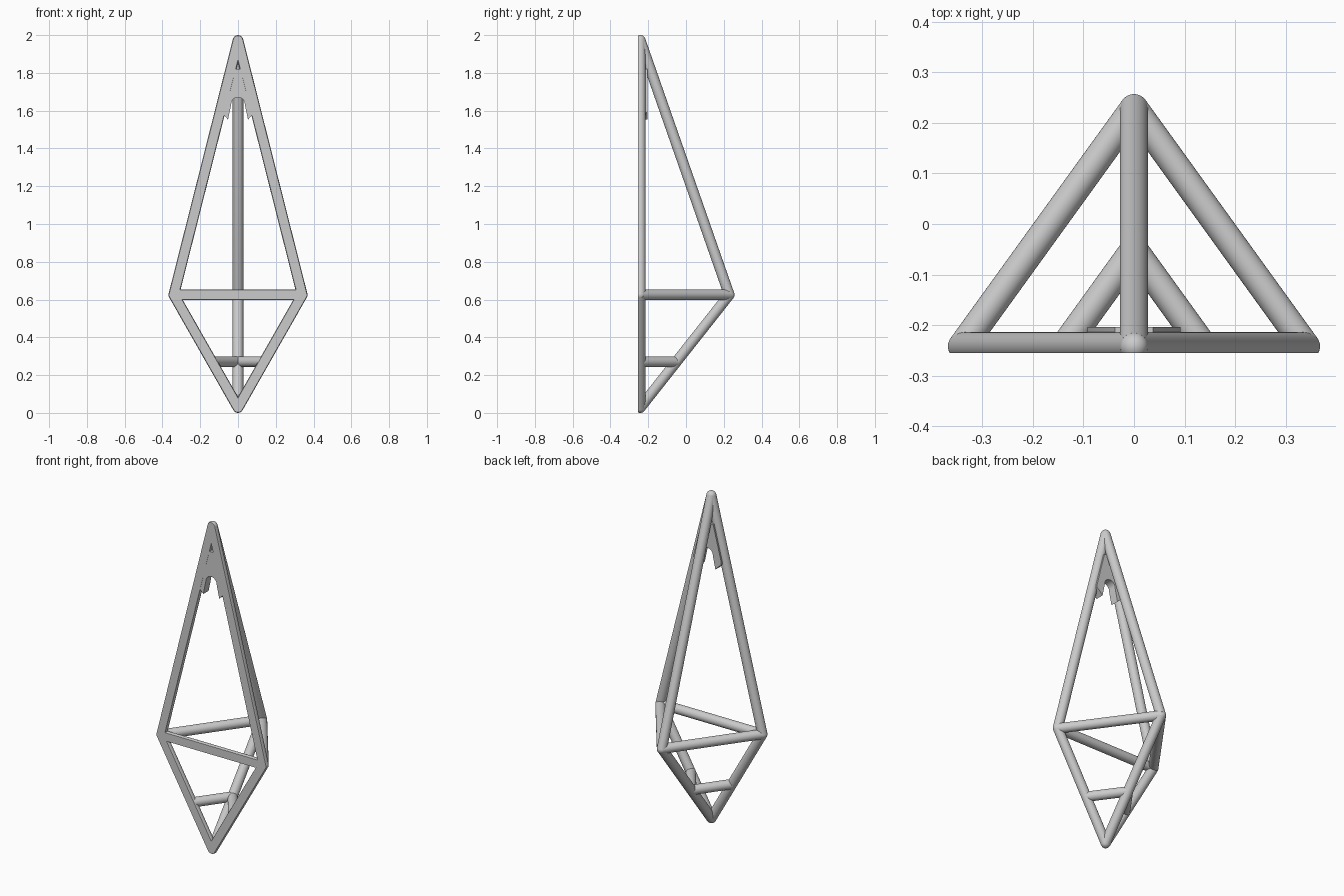
import bpy, bmesh, math
from mathutils import Vector, Matrix

cube = bpy.data.objects.get("Cube")
if cube:
    bpy.data.objects.remove(cube, do_unlink=True)

grey = bpy.data.materials.new("light_grey")
grey.use_nodes = True
colour = (0.6, 0.6, 0.6, 1)
grey.diffuse_color = colour
grey.node_tree.nodes["Principled BSDF"].inputs["Base Color"].default_value = colour

R = 0.028          # rod radius
FLAT = -0.255      # plane of the flat front
AXIS = -0.242      # depth of the front rods' centre lines

top = Vector((0, AXIS, 2 - R))
bottom = Vector((0, AXIS, R))
left = Vector((0.34, AXIS, 0.625))
right = Vector((-0.34, AXIS, 0.625))
back = Vector((0, 0.229, 0.625))


def finish(name, bm):
    """Trim the part at the flat front, cap it and make an object."""
    cut = bmesh.ops.bisect_plane(bm, geom=bm.verts[:] + bm.edges[:] + bm.faces[:],
                                 plane_co=(0, FLAT, 0), plane_no=(0, -1, 0), clear_outer=True)
    rim = [e for e in cut["geom_cut"] if isinstance(e, bmesh.types.BMEdge) and e.is_boundary]
    if rim:
        bmesh.ops.holes_fill(bm, edges=rim, sides=0)
    bmesh.ops.recalc_face_normals(bm, faces=bm.faces[:])
    mesh = bpy.data.meshes.new(name)
    bm.to_mesh(mesh)
    bm.free()
    mesh.materials.append(grey)
    obj = bpy.data.objects.new(name, mesh)
    bpy.context.collection.objects.link(obj)
    bpy.ops.object.select_all(action="DESELECT")
    obj.select_set(True)
    bpy.context.view_layer.objects.active = obj
    bpy.ops.object.shade_smooth_by_angle(angle=math.radians(35))
    return obj


def rod(name, a, b):
    bm = bmesh.new()
    d = b - a
    turn = Matrix.Translation((a + b) / 2) @ d.to_track_quat("Z", "Y").to_matrix().to_4x4()
    bmesh.ops.create_cone(bm, cap_ends=True, segments=32, radius1=R, radius2=R,
                          depth=d.length, matrix=turn)
    finish(name, bm)


def joint(name, p):
    bm = bmesh.new()
    bmesh.ops.create_uvsphere(bm, u_segments=32, v_segments=16, radius=R,
                              matrix=Matrix.Translation(p))
    finish(name, bm)


# Rounded corners
for name, p in (("top", top), ("bottom", bottom), ("left", left),
                ("right", right), ("back", back)):
    joint(name + "_joint", p)

# Long upper rods, short lower rods
for name, p in (("left", left), ("right", right), ("back", back)):
    rod("upper_rod_" + name, top, p)
    rod("lower_rod_" + name, bottom, p)

# Middle triangle
rod("middle_bar_front", left, right)
rod("middle_bar_left", left, back)
rod("middle_bar_right", right, back)

# Small braces near the bottom, running back from the side rods
t = 0.405
for name, p in (("left", left), ("right", right)):
    rod("lower_brace_" + name, bottom.lerp(p, t), bottom.lerp(back, t))

# Hanger plate with an arched notch and two barbs
half = [(0.038, 1.82), (0.092, 1.608), (0.092, 1.59), (0.074, 1.575),
        (0.053, 1.553), (0.041, 1.61)]
arch = [(0.036 * math.cos(a), 1.635 + 0.036 * math.sin(a))
        for a in (math.pi * i / 16 for i in range(17))]
outline = half + arch + [(-x, z) for x, z in reversed(half)]
bm = bmesh.new()
face = bm.faces.new([bm.verts.new((x, FLAT, z)) for x, z in outline])
extruded = bmesh.ops.extrude_face_region(bm, geom=[face])
bmesh.ops.translate(bm, vec=(0, 0.051, 0),
                    verts=[v for v in extruded["geom"] if isinstance(v, bmesh.types.BMVert)])
if not any(all(abs(v.co.y - FLAT) < 1e-5 for v in f.verts) for f in bm.faces):
    bm.faces.new([v for v in bm.verts if abs(v.co.y - FLAT) < 1e-5])
# Set the plate a hair inside the trimming plane so its front face is kept whole
bmesh.ops.translate(bm, vec=(0, 0.0003, 0), verts=bm.verts[:])
finish("hanger_plate", bm)
